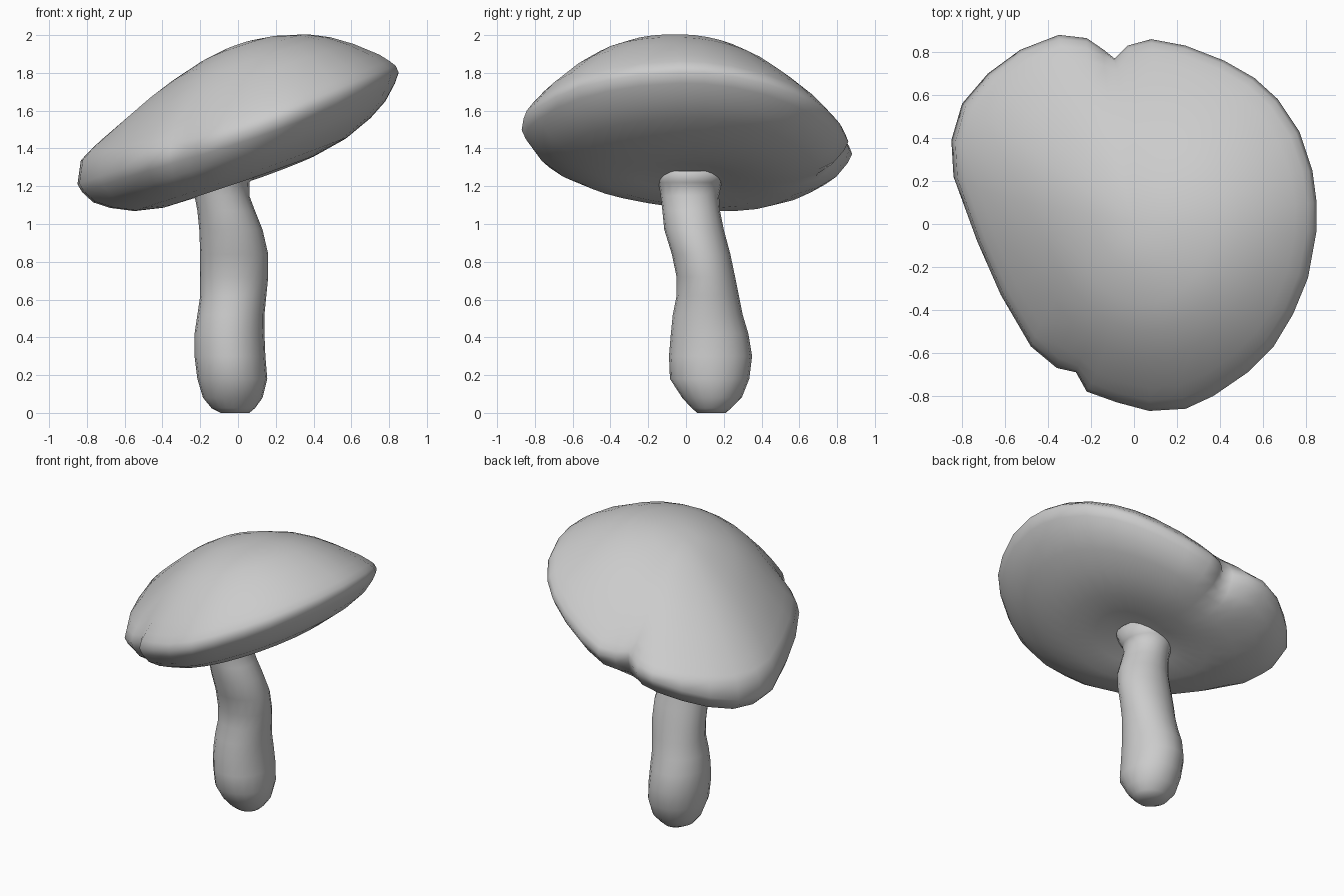
import bpy, bmesh, math
from mathutils import Vector

if "Cube" in bpy.data.objects:
    bpy.data.objects.remove(bpy.data.objects["Cube"])


def skin(name, rings):
    """Bridge equal-length closed rings (bottom to top), close both ends with a fan."""
    bm = bmesh.new()
    loops = [[bm.verts.new(p) for p in ring] for ring in rings]
    n = len(loops[0])
    for a, b in zip(loops, loops[1:]):
        for i in range(n):
            j = (i + 1) % n
            bm.faces.new((a[i], a[j], b[j], b[i]))
    for loop in (loops[0], loops[-1]):
        mid = bm.verts.new(sum((v.co for v in loop), Vector()) / n)
        for i in range(n):
            bm.faces.new((loop[i], loop[(i + 1) % n], mid))
    bmesh.ops.recalc_face_normals(bm, faces=bm.faces)
    for f in bm.faces:
        f.smooth = True
    mesh = bpy.data.meshes.new(name)
    bm.to_mesh(mesh)
    bm.free()
    ob = bpy.data.objects.new(name, mesh)
    bpy.context.collection.objects.link(ob)
    return ob


# Cap: lumpy outline with two notches, lofted over a tilted plane
outline = [Vector(p) for p in (
    (.85, .1), (.83, .25), (.77, .43), (.67, .58), (.56, .68), (.42, .76), (.24, .83),
    (.08, .86), (-.03, .83), (-.09, .77), (-.14, .81), (-.22, .865), (-.35, .88),
    (-.53, .81), (-.68, .70), (-.80, .56), (-.85, .39), (-.84, .22), (-.73, -.08),
    (-.62, -.33), (-.48, -.57), (-.36, -.67), (-.27, -.69), (-.22, -.78), (-.08, -.83),
    (.07, -.87), (.24, -.86), (.37, -.80), (.53, -.69), (.65, -.57), (.74, -.42),
    (.81, -.25), (.85, -.03))]
soft = outline[:]
for _ in range(4):
    soft = [(soft[i - 1] + soft[i] * 2 + soft[(i + 1) % len(soft)]) / 4
            for i in range(len(soft))]

# (radius fraction, height above the tilted rim plane)
cap_profile = [(.12, -.25), (.3, -.265), (.5, -.28), (.7, -.245), (.85, -.185), (.93, -.125),
               (.98, -.05), (1, 0), (.985, .04), (.955, .075), (.9, .13), (.75, .235),
               (.6, .315), (.45, .375), (.25, .425), (.1, .445)]


def cap_ring(r, h):
    keep = max(0, (r - .82) / .18)          # notches fade out toward the middle
    pts = []
    for o, s in zip(outline, soft):
        x, y = s.lerp(o, keep) * r
        z = 1.5 + .34 * x + h
        # back right and front edges droop, right edge rises a little
        z -= .12 * max(0, y) ** 1.5 * r * min(1, max(0, (x + .4) / .5))
        z -= .04 * max(0, -y) ** 3
        z += .02 * max(0, x) ** 2
        # dome leans forward and is thicker on the low left side
        if h > .03:
            z += .02 * max(0, -x) + .15 * max(0, -x - .4)
            z -= .07 * y * (1 - r ** 4)
        pts.append((x, y, z))
    return pts


skin("cap", [cap_ring(r, h) for r, h in cap_profile])

# Stem: z, left x, right x, front y, back y
stem_sections = [
    (0, -.09, .06, .06, .21), (.025, -.14, .09, .03, .24), (.08, -.185, .13, -.02, .295),
    (.18, -.215, .155, -.085, .335), (.3, -.23, .145, -.09, .35), (.42, -.23, .14, -.08, .33),
    (.52, -.215, .14, -.07, .3), (.62, -.2, .15, -.05, .28), (.72, -.2, .16, -.05, .26),
    (.84, -.2, .16, -.075, .235), (.97, -.205, .13, -.115, .2), (1.07, -.215, .09, -.125, .18),
    (1.15, -.23, .06, -.135, .175), (1.22, -.25, .06, -.145, .19), (1.28, -.28, .12, -.165, .23)]


def stem_ring(z, x0, x1, y0, y1, n=20):
    return [((x0 + x1) / 2 + (x1 - x0) / 2 * math.cos(a),
             (y0 + y1) / 2 + (y1 - y0) / 2 * math.sin(a), z)
            for a in (math.tau * i / n for i in range(n))]


skin("stem", [stem_ring(*s) for s in stem_sections])
